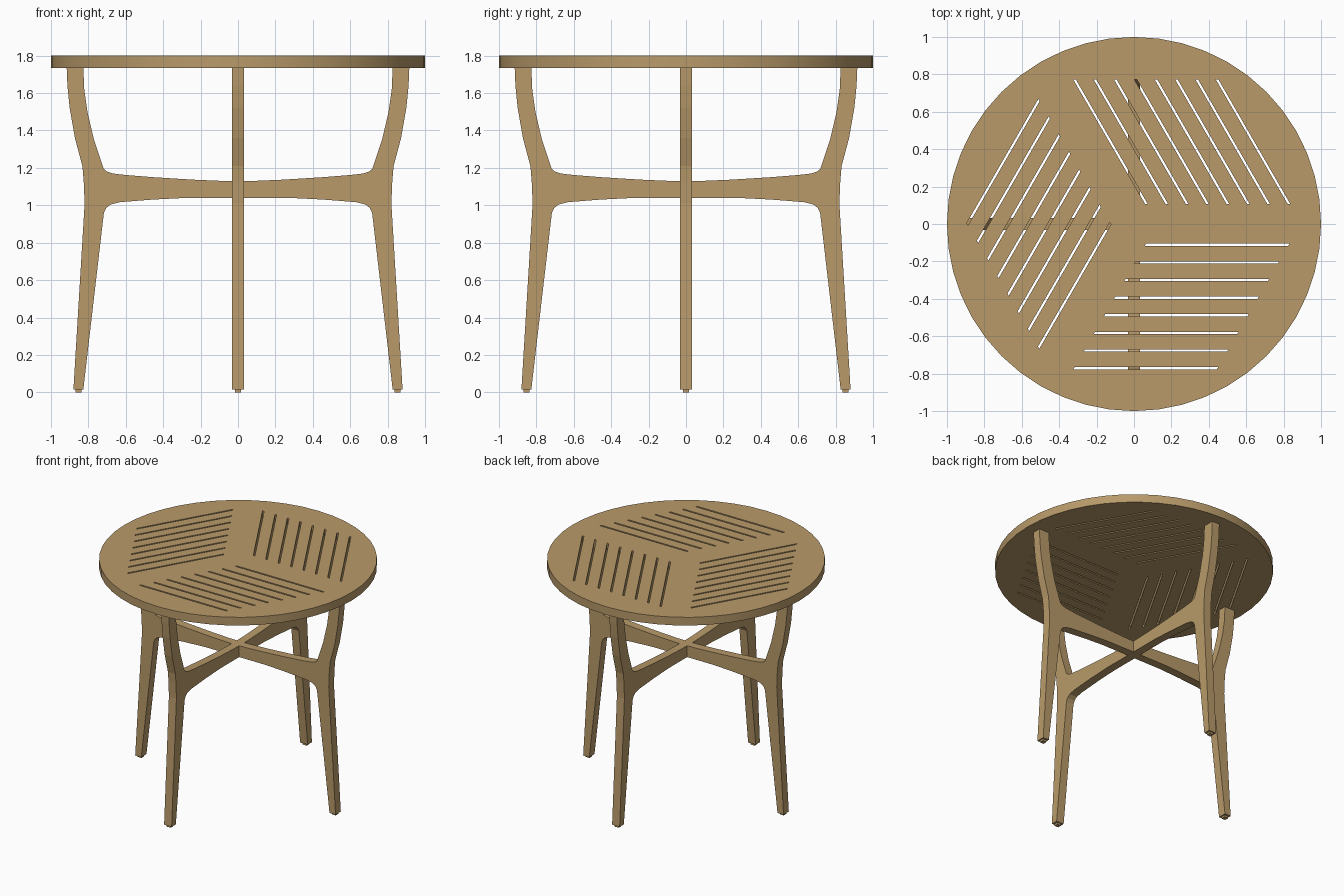
import bpy, bmesh
from math import pi, radians, sqrt
from mathutils import Matrix

cube = bpy.data.objects.get("Cube")
if cube:
    bpy.data.objects.remove(cube, do_unlink=True)

wood = bpy.data.materials.new("light oak")
wood.use_nodes = True
oak = (0.479, 0.323, 0.144, 1)
wood.diffuse_color = oak
wood.node_tree.nodes["Principled BSDF"].inputs["Base Color"].default_value = oak


def make_object(name, bm):
    bmesh.ops.recalc_face_normals(bm, faces=bm.faces)
    mesh = bpy.data.meshes.new(name)
    bm.to_mesh(mesh)
    bm.free()
    mesh.materials.append(wood)
    obj = bpy.data.objects.new(name, mesh)
    bpy.context.collection.objects.link(obj)
    return obj


def prism(bm, points, offset):
    """Extrude a closed outline of 3D points along offset."""
    face = bm.faces.new([bm.verts.new(p) for p in points])
    ext = bmesh.ops.extrude_face_region(bm, geom=[face])
    verts = [g for g in ext["geom"] if isinstance(g, bmesh.types.BMVert)]
    bmesh.ops.translate(bm, vec=offset, verts=verts)
    return list({v for f in bm.faces for v in f.verts})


def box(name, centre, size):
    bm = bmesh.new()
    bmesh.ops.create_cube(bm, size=1)
    bmesh.ops.scale(bm, vec=size, verts=bm.verts)
    bmesh.ops.translate(bm, vec=centre, verts=bm.verts)
    return make_object(name, bm)


# Round table top
TOP, UNDER = 1.8, 1.735
bm = bmesh.new()
bmesh.ops.create_cone(bm, cap_ends=True, segments=48, radius1=1, radius2=1, depth=TOP - UNDER)
bmesh.ops.translate(bm, vec=(0, 0, (TOP + UNDER) / 2), verts=bm.verts)
table_top = make_object("table_top", bm)

# Slots: eight slanted strips, repeated three times around the centre
bm = bmesh.new()
LENGTH, WIDTH, PITCH = 0.767, 0.012, 0.0943
for turn in range(3):
    rot = Matrix.Rotation(turn * 2 * pi / 3, 3, "Z")
    for row in range(8):
        y0 = -0.105 - row * PITCH
        y1 = y0 - WIDTH
        x0 = 0.064 - row * PITCH / sqrt(3)
        x1 = x0 - WIDTH / sqrt(3)
        outline = [(x0, y0), (x0 + LENGTH, y0), (x1 + LENGTH, y1), (x1, y1)]
        base = [rot @ Matrix.Translation((x, y, 1.7)).to_translation() for x, y in outline]
        prism(bm, base, (0, 0, 0.2))
cutter = make_object("slot_cutter", bm)
cut = table_top.modifiers.new("slots", "BOOLEAN")
cut.operation, cut.solver, cut.object = "DIFFERENCE", "EXACT", cutter
bpy.context.view_layer.objects.active = table_top
table_top.select_set(True)
bpy.ops.object.modifier_apply(modifier="slots")
bpy.data.objects.remove(cutter, do_unlink=True)
bpy.ops.object.shade_smooth_by_angle(angle=radians(30))
table_top.select_set(False)

# Leg with its half of the cross rail, as one flat outline (distance out, height)
HALF = 0.033
leg_outline = [
    (HALF, 1.13), (0.1, 1.131), (0.24, 1.137), (0.45, 1.15), (0.6, 1.162), (0.67, 1.17),
    (0.7, 1.18), (0.718, 1.195), (0.77, 1.35), (0.805, 1.5), (0.822, 1.62), (0.827, UNDER),
    (0.916, UNDER), (0.912, 1.64), (0.9, 1.52), (0.872, 1.36), (0.832, 1.21), (0.825, 1.13),
    (0.82, 1.01), (0.88, 0.015), (0.827, 0.015), (0.717, 0.96), (0.705, 0.985),
    (0.68, 1.005), (0.63, 1.017), (0.45, 1.031), (0.27, 1.04), (HALF, 1.04)]
for i, side in enumerate(("left", "back", "right", "front")):
    turn = Matrix.Rotation(i * pi / 2, 4, "Z")
    bm = bmesh.new()
    prism(bm, [(x, -HALF, z) for x, z in leg_outline], (0, 2 * HALF, 0))
    leg = make_object(side + "_leg", bm)
    glide = box(side + "_foot_glide", (0.853, 0, 0.0085), (0.034, 0.034, 0.017))
    for obj in (leg, glide):
        obj.data.transform(turn)

# Block where the rails cross
box("rail_crossing", (0, 0, 1.085), (2 * HALF, 2 * HALF, 0.09))
